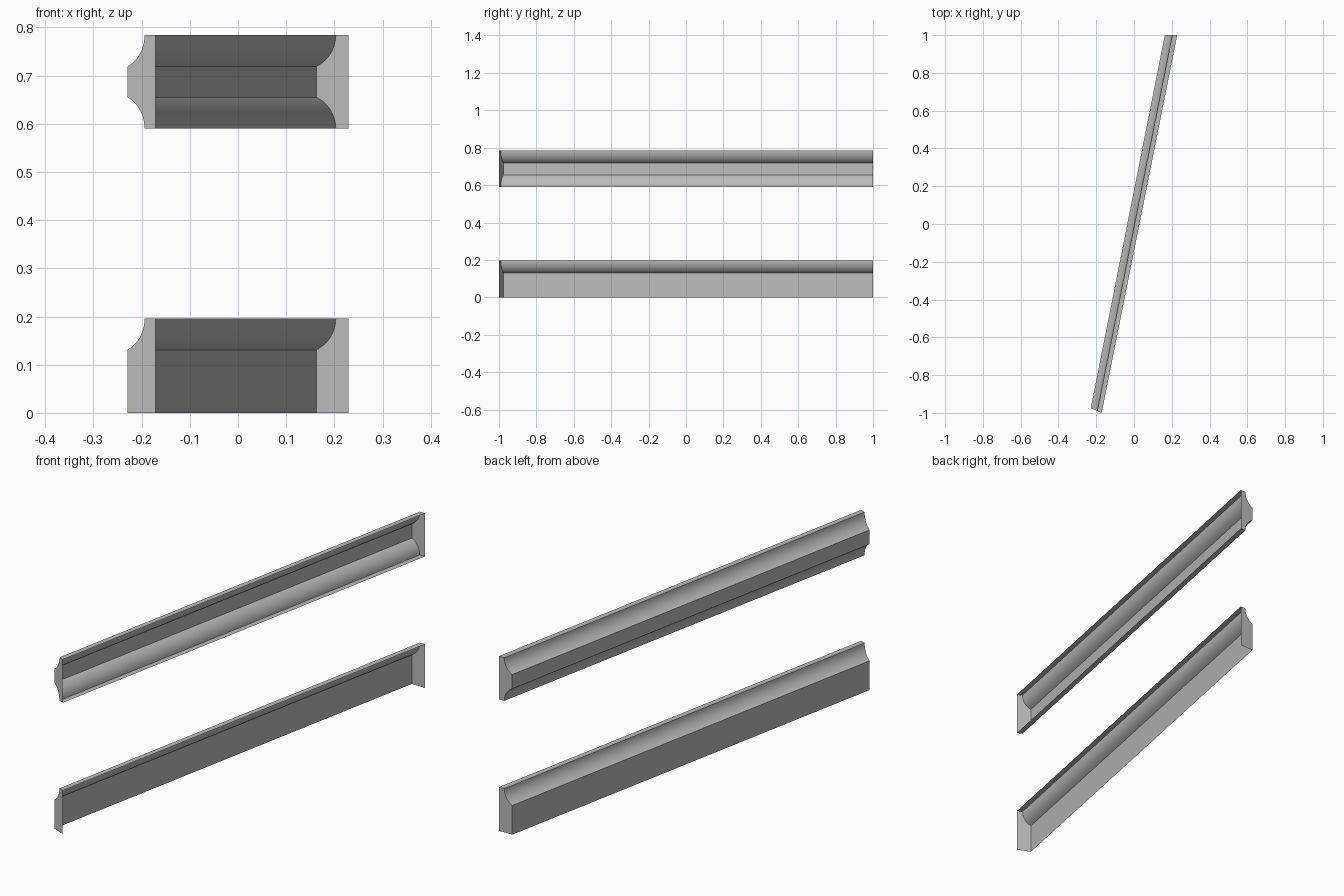
import bpy
import bmesh
import math

cube = bpy.data.objects.get("Cube")
if cube:
    bpy.data.objects.remove(cube)

grey = bpy.data.materials.new("plain grey")
grey.use_nodes = True
colour = (0.5, 0.5, 0.5, 1)
grey.diffuse_color = colour
grey.node_tree.nodes["Principled BSDF"].inputs["Base Color"].default_value = colour

DEPTH = 0.066    # full rail thickness across x at the back end
LIP = 0.026      # flat lip beside the wall
COVE = 0.065     # height of each cove
STEPS = 10


def cove(z_tip, z_face):
    """Concave arc from the lip edge out to the front face."""
    sweep = 2 * math.atan((DEPTH - LIP) / COVE)
    radius = COVE / math.sin(sweep)
    sign = 1 if z_face > z_tip else -1
    return [(LIP + radius * (1 - math.cos(sweep * i / STEPS)),
             z_tip + sign * radius * math.sin(sweep * i / STEPS))
            for i in range(STEPS + 1)]


def back_point(d, z):
    return (0.229 - d, 1.0, z)


def front_point(d, z):
    # mitred end, slanting back towards the moulded face
    t = d / DEPTH
    return (-0.171 - 0.058 * t, -1.0 + 0.025 * t, z)


def rail(name, profile):
    """Moulded shell with end caps, open on the wall side."""
    bm = bmesh.new()
    front = [bm.verts.new(front_point(*p)) for p in profile]
    back = [bm.verts.new(back_point(*p)) for p in profile]
    for i in range(len(profile) - 1):
        bm.faces.new((front[i], back[i], back[i + 1], front[i + 1]))
    bm.faces.new(front)
    bm.faces.new(back[::-1])
    bm.normal_update()
    mesh = bpy.data.meshes.new(name)
    bm.to_mesh(mesh)
    bm.free()
    mesh.materials.append(grey)
    obj = bpy.data.objects.new(name, mesh)
    bpy.context.collection.objects.link(obj)
    bpy.ops.object.select_all(action="DESELECT")
    obj.select_set(True)
    bpy.context.view_layer.objects.active = obj
    bpy.ops.object.shade_smooth_by_angle(angle=math.radians(20))


# Lower rail: one cove on top, open underneath
top = 0.196
lower = [(0, top)] + cove(top, 0) + [(DEPTH, 0), (0, 0)]


def open_bottom(name, profile):
    rail(name, profile[:-1] + [profile[-1]])
    mesh = bpy.data.objects[name].data
    bm = bmesh.new()
    bm.from_mesh(mesh)
    floor = [f for f in bm.faces if all(v.co.z < 0.001 for v in f.verts)]
    bmesh.ops.delete(bm, geom=floor, context="FACES_ONLY")
    bm.to_mesh(mesh)
    bm.free()


open_bottom("lower_rail", lower)

# Upper rail: matching coves above and below
high, low = 0.784, 0.59
upper = [(0, high)] + cove(high, low) + cove(low, high)[::-1] + [(0, low)]
rail("upper_rail", upper)
